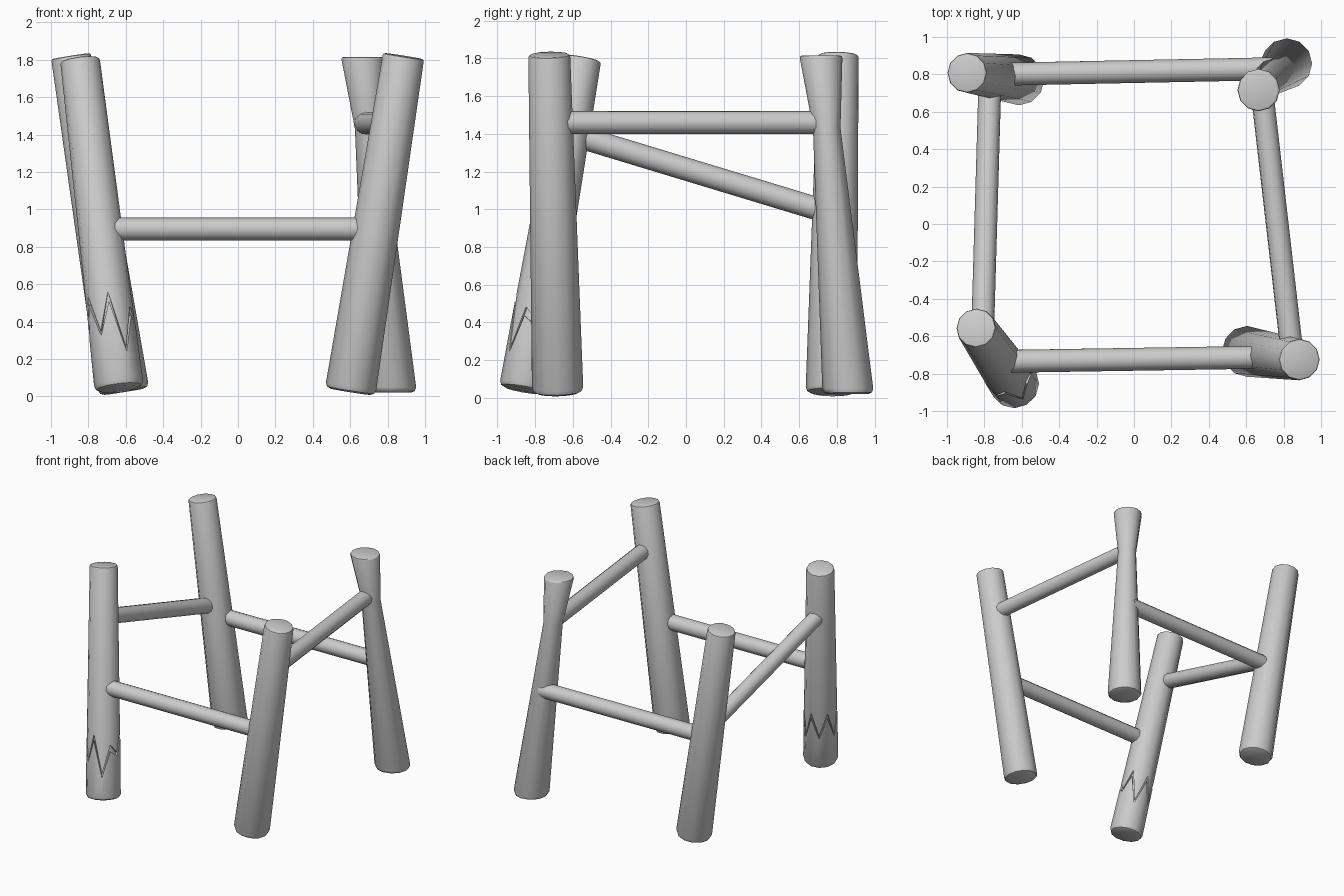
import bpy, bmesh, math
from mathutils import Vector, Matrix

if "Cube" in bpy.data.objects:
    bpy.data.objects.remove(bpy.data.objects["Cube"])

SIDES = 12


def loft(name, start, end, rings, upright=False):
    """Tube from start to end. rings: (distance or per-side distances, radius)."""
    start, end = Vector(start), Vector(end)
    axis = end - start
    length = axis.length
    if upright:  # sheared tube with level ends
        place = lambda c, s, d: start + axis * (d / length) + Vector((c, s, 0))
    else:
        q = Vector((0, 0, 1)).rotation_difference(axis)
        place = lambda c, s, d: start + q @ Vector((c, s, d))
    bm = bmesh.new()
    loops = []
    for dist, r in rings:
        loop = []
        for i in range(SIDES):
            a = 2 * math.pi * i / SIDES
            d = dist[i] if isinstance(dist, list) else dist
            loop.append(bm.verts.new(place(r * math.cos(a), r * math.sin(a), d)))
        loops.append(loop)
    for lo, hi in zip(loops, loops[1:]):
        for i in range(SIDES):
            j = (i + 1) % SIDES
            bm.faces.new((lo[i], lo[j], hi[j], hi[i]))
    bm.faces.new(loops[0][::-1])
    bm.faces.new(loops[-1])
    bmesh.ops.recalc_face_normals(bm, faces=bm.faces)
    mesh = bpy.data.meshes.new(name)
    bm.to_mesh(mesh)
    bm.free()
    ob = bpy.data.objects.new(name, mesh)
    bpy.context.collection.objects.link(ob)
    bpy.ops.object.select_all(action='DESELECT')
    ob.select_set(True)
    bpy.context.view_layer.objects.active = ob
    bpy.ops.object.shade_smooth_by_angle(angle=math.radians(42))
    return ob


def post(name, bottom, top, r0, r1, middle=(), upright=False):
    """Tapered log with rounded ends; middle holds extra rings."""
    n = (Vector(top) - Vector(bottom)).length
    b, t = 0.03, 0.012
    rings = [(0, r0 - b), (b * 0.3, r0 - b * 0.3), (b, r0), *middle,
             (n - t, r1), (n - t * 0.3, r1 - t * 0.3), (n, r1 - t)]
    return loft(name, bottom, top, rings, upright)


# Front left post with a jagged crack groove near its foot
crack = [0.34, 0.47, 0.24, 0.46, 0.28, 0.46, 0.27, 0.46, 0.28, 0.46, 0.18, 0.38]
above = [d + (0.05 if d > 0.35 else 0.025) for d in crack]
post("front_left_post", (-0.635, -0.86, 0.04), (-0.845, -0.555, 1.80), 0.132, 0.106,
     [(crack, 0.127), (crack, 0.112), (above, 0.112), (above, 0.125)])

# Other posts; the back right one has a narrow waist
post("front_right_post", (0.60, -0.68, 0.025), (0.885, -0.725, 1.82), 0.136, 0.111)
post("back_left_post", (-0.61, 0.77, 0.025), (-0.893, 0.808, 1.82), 0.136, 0.107)
post("back_right_post", (0.82, 0.86, 0.02), (0.665, 0.715, 1.815), 0.135, 0.113,
     [(1.42, 0.073)], upright=True)

# Connecting rails, ends sunk into the posts
rails = {
    "front_rail": ((-0.72, -0.735, 0.895), (0.72, -0.712, 0.895)),
    "back_rail": ((-0.74, 0.80, 0.895), (0.74, 0.83, 0.895)),
    "right_rail": ((0.845, -0.69, 1.46), (0.683, 0.72, 1.46)),
    "left_rail": ((-0.81, -0.60, 1.395), (-0.77, 0.77, 0.98)),
}
for name, (a, b) in rails.items():
    loft(name, a, b, [(0, 0.061), ((Vector(b) - Vector(a)).length, 0.061)])
